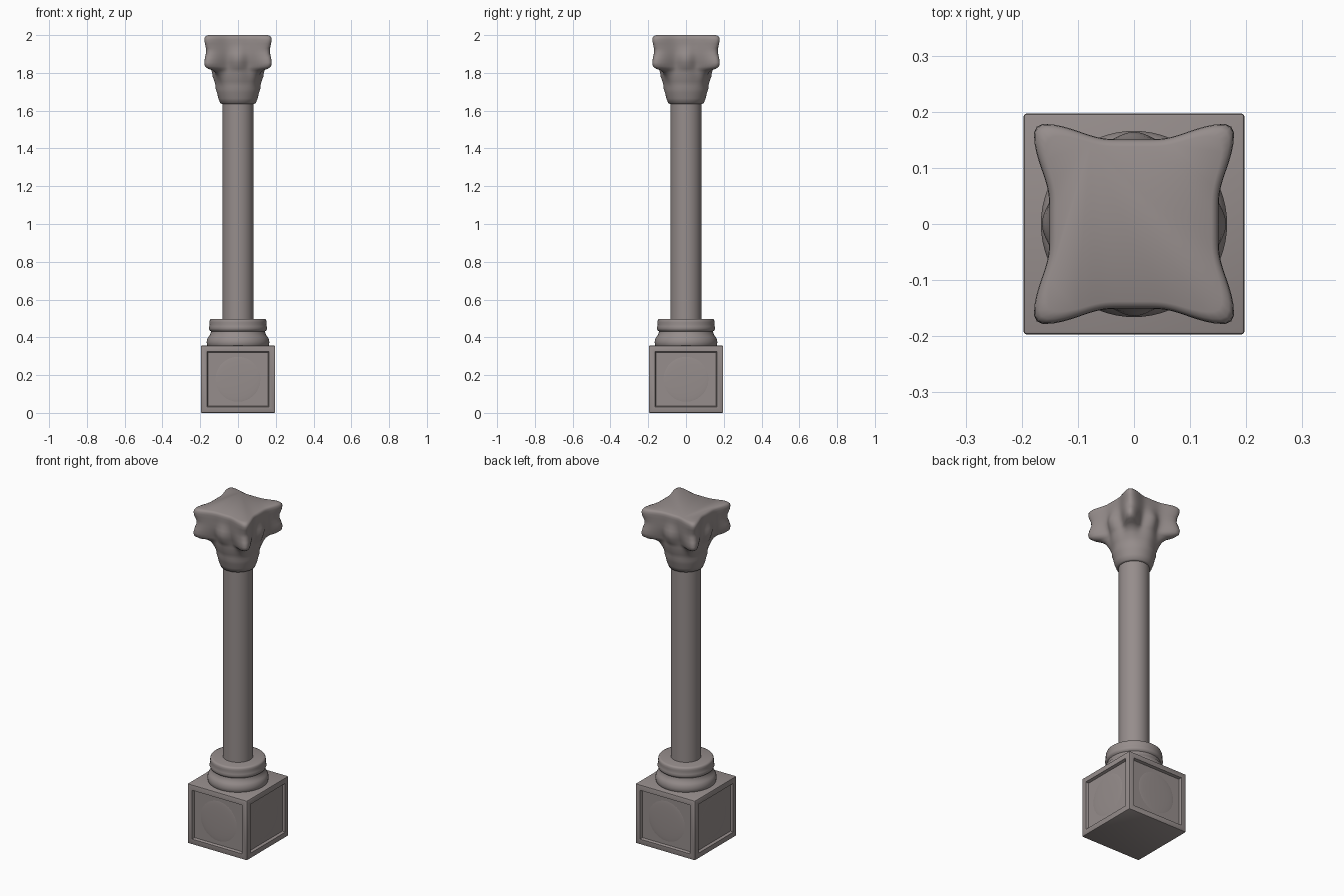
import bpy, bmesh
from math import sin, cos, pi, radians

if "Cube" in bpy.data.objects:
    bpy.data.objects.remove(bpy.data.objects["Cube"])

stone = bpy.data.materials.new("stone")
stone.diffuse_color = (0.305, 0.268, 0.262, 1)
stone.use_nodes = True
stone.node_tree.nodes["Principled BSDF"].inputs["Base Color"].default_value = stone.diffuse_color


def finish(name, bm, angle=35):
    bmesh.ops.recalc_face_normals(bm, faces=bm.faces)
    me = bpy.data.meshes.new(name)
    bm.to_mesh(me)
    bm.free()
    me.materials.append(stone)
    ob = bpy.data.objects.new(name, me)
    bpy.context.collection.objects.link(ob)
    bpy.ops.object.select_all(action='DESELECT')
    ob.select_set(True)
    bpy.context.view_layer.objects.active = ob
    bpy.ops.object.shade_smooth_by_angle(angle=radians(angle))
    return ob


def loft(name, rows, radius, n=96, angle=40):
    """Stack closed rings; radius(theta, row) gives each ring's outline."""
    bm = bmesh.new()
    rings = []
    for row in rows:
        ring = []
        for i in range(n):
            t = 2 * pi * i / n
            r = radius(t, row)
            ring.append(bm.verts.new((r * cos(t), r * sin(t), row[0])))
        rings.append(ring)
    for a, b in zip(rings, rings[1:]):
        for i in range(n):
            j = (i + 1) % n
            bm.faces.new((a[i], a[j], b[j], b[i]))
    bm.faces.new(rings[0])
    bm.faces.new(rings[-1])
    return finish(name, bm, angle)


def round_ring(t, row):
    return row[1]


# Rounded square ring with corner horns: row = z, half width, power, horn, sharpness, flower
def capital_ring(t, row):
    z, a, p, horn, k, flower = row
    base = a / (abs(cos(t)) ** p + abs(sin(t)) ** p) ** (1 / p)
    return base + horn * abs(sin(2 * t)) ** k + flower * abs(cos(2 * t)) ** 6


# Pedestal block with recessed panels
W, H = 0.197, 0.356
bm = bmesh.new()
bmesh.ops.create_cube(bm, size=1)
for v in bm.verts:
    v.co = (v.co.x * 2 * W, v.co.y * 2 * W, (v.co.z + 0.5) * H)
bmesh.ops.bevel(bm, geom=bm.edges[:], offset=0.006, segments=2,
                profile=0.5, affect='EDGES')
sides = [f for f in bm.faces if f.calc_area() > 0.05 and abs(f.normal.z) < 0.5]
for f in sides:
    bmesh.ops.inset_region(bm, faces=[f], thickness=0.037)
    bmesh.ops.inset_region(bm, faces=[f], thickness=0.007, depth=-0.015)
finish("pedestal", bm, 30)

# Faint raised disc in each panel
for i, (dx, dy) in enumerate(((1, 0), (0, 1), (-1, 0), (0, -1))):
    bm = bmesh.new()
    bmesh.ops.create_uvsphere(bm, u_segments=32, v_segments=16, radius=1)
    for v in bm.verts:
        x, y, z = v.co
        d = W - 0.0165 + z * 0.005
        u = x * 0.125
        v.co = (dx * d - dy * u, dy * d + dx * u, 0.178 + y * 0.125)
    finish("panel_disc_%d" % (i + 1), bm, 60)

# Moulded base rings
loft("base_moulding", [(0.35, 0.158), (0.36, 0.164), (0.375, 0.166), (0.39, 0.163),
                       (0.402, 0.157), (0.410, 0.150), (0.425, 0.144), (0.432, 0.143),
                       (0.437, 0.150), (0.447, 0.154), (0.458, 0.152), (0.468, 0.150),
                       (0.478, 0.151), (0.488, 0.150), (0.495, 0.147), (0.498, 0.138)],
     round_ring, 64, 50)

# Plain shaft
loft("shaft", [(0.48, 0.082), (1.66, 0.082)], round_ring, 64)

# Leafy bell flaring into a four-horned top slab
loft("capital", [
    (1.636, 0.086, 2, 0.0, 4, 0.0),
    (1.640, 0.094, 2, 0.0, 4, 0.0),
    (1.665, 0.104, 2, 0.0, 4, 0.0),
    (1.695, 0.111, 2, 0.0, 4, 0.0),
    (1.715, 0.117, 2, 0.0, 4, 0.001),
    (1.730, 0.116, 2, 0.001, 4, 0.002),
    (1.755, 0.122, 2, 0.004, 6, 0.003),
    (1.780, 0.130, 2, 0.010, 8, 0.004),
    (1.800, 0.132, 2, 0.024, 9, 0.005),
    (1.815, 0.134, 2, 0.052, 10, 0.007),
    (1.822, 0.135, 2, 0.084, 10, 0.010),
    (1.835, 0.136, 2.1, 0.103, 10, 0.015),
    (1.855, 0.138, 2.4, 0.099, 9, 0.021),
    (1.880, 0.141, 3.2, 0.078, 8, 0.023),
    (1.905, 0.143, 5, 0.052, 7, 0.016),
    (1.930, 0.146, 9, 0.038, 6, 0.006),
    (1.955, 0.149, 14, 0.040, 7, 0.001),
    (1.975, 0.151, 16, 0.040, 7, 0.0),
    (1.988, 0.150, 16, 0.039, 7, 0.0),
    (1.996, 0.146, 16, 0.035, 7, 0.0),
    (2.000, 0.138, 16, 0.028, 7, 0.0),
], capital_ring, 128, 60)
